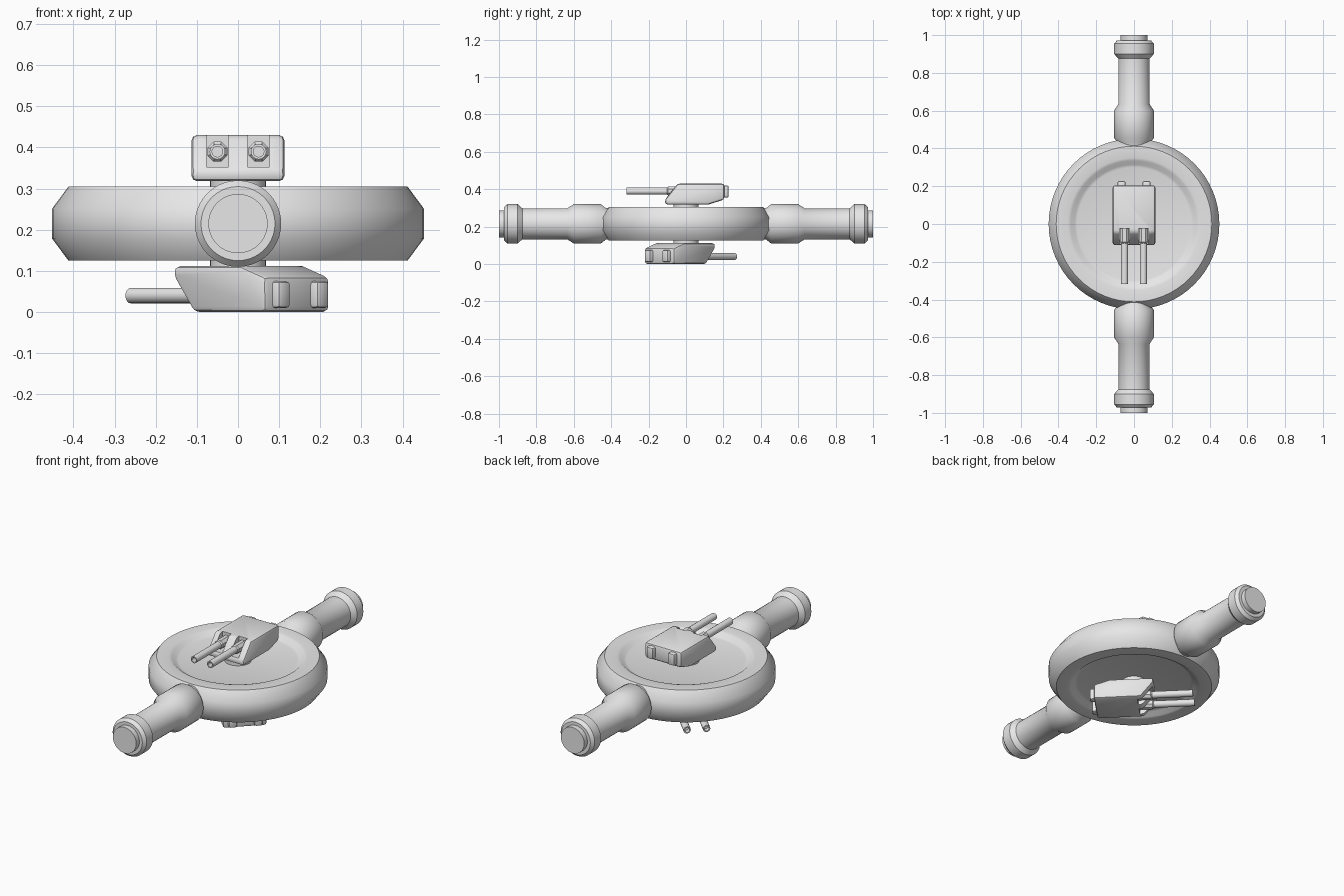
import bpy, bmesh, math
from mathutils import Matrix, Vector

cube = bpy.data.objects.get("Cube")
if cube:
    bpy.data.objects.remove(cube, do_unlink=True)

grey = bpy.data.materials.new("hull_grey")
grey.use_nodes = True
grey.diffuse_color = (0.8, 0.8, 0.8, 1)
grey.node_tree.nodes["Principled BSDF"].inputs["Base Color"].default_value = (0.8, 0.8, 0.8, 1)

MID = 0.215  # height of the symmetry plane


def activate(ob):
    bpy.ops.object.select_all(action="DESELECT")
    ob.select_set(True)
    bpy.context.view_layer.objects.active = ob


def smooth(ob, angle=40):
    activate(ob)
    bpy.ops.object.shade_smooth_by_angle(angle=math.radians(angle))


def finish(bm, name):
    bmesh.ops.recalc_face_normals(bm, faces=bm.faces)
    mesh = bpy.data.meshes.new(name)
    bm.to_mesh(mesh)
    bm.free()
    mesh.materials.append(grey)
    ob = bpy.data.objects.new(name, mesh)
    bpy.context.collection.objects.link(ob)
    return ob


def lathe(name, profile, sides, matrix=Matrix(), angle=40):
    """Spin a (radius, height) profile around z, then place it."""
    bm = bmesh.new()
    verts = [bm.verts.new((r, 0, h)) for r, h in profile]
    edges = [bm.edges.new(pair) for pair in zip(verts, verts[1:])]
    bmesh.ops.spin(bm, geom=verts + edges, cent=(0, 0, 0), axis=(0, 0, 1),
                   angle=math.tau, steps=sides)
    bmesh.ops.remove_doubles(bm, verts=bm.verts, dist=0.0001)
    bm.transform(matrix)
    ob = finish(bm, name)
    smooth(ob, angle)
    return ob


def box(name, low, high):
    bm = bmesh.new()
    low, high = Vector(low), Vector(high)
    bmesh.ops.create_cube(bm, size=1, matrix=Matrix.Translation((low + high) / 2)
                          @ Matrix.Diagonal((*(high - low), 1)))
    return finish(bm, name)


def bevel(ob, width, segments):
    activate(ob)
    mod = ob.modifiers.new("bevel", "BEVEL")
    mod.width, mod.segments, mod.limit_method = width, segments, "ANGLE"
    bpy.ops.object.modifier_apply(modifier=mod.name)


# Round central hull with a shallow dish on both faces
half = [(0, 0.065), (0.3, 0.065), (0.315, 0.069), (0.335, 0.086), (0.35, 0.09),
        (0.412, 0.09), (0.452, 0.036)]
lathe("central_hull", half + [(r, -h) for r, h in reversed(half)], 64,
      Matrix.Translation((0, 0, MID)))

# Two stepped arms
arm = [(0, 0.38), (0.085, 0.38), (0.085, 0.43), (0.105, 0.455), (0.105, 0.6),
       (0.083, 0.635), (0.083, 0.875), (0.105, 0.9), (0.105, 0.955),
       (0.09, 0.972), (0.072, 0.972), (0.072, 1.0), (0, 1.0)]
for name, turn in (("front_arm", 90), ("back_arm", -90)):
    lathe(name, arm, 40, Matrix.Translation((0, 0, MID))
          @ Matrix.Rotation(math.radians(turn), 4, "X"))

# Upper turret body: side profile extruded across, then rounded
bm = bmesh.new()
side = [(-0.112, 0.318), (0.12, 0.318), (0.205, 0.345), (0.205, 0.43),
        (-0.045, 0.43), (-0.112, 0.345)]
face = bm.faces.new([bm.verts.new((-0.113, y, z)) for y, z in side])
ext = bmesh.ops.extrude_face_region(bm, geom=[face])["geom"]
bmesh.ops.translate(bm, vec=(0.226, 0, 0),
                    verts=[v for v in ext if isinstance(v, bmesh.types.BMVert)])
body = finish(bm, "upper_turret_body")
bevel(body, 0.016, 2)

# Gun slots cut into the sloping front
for x in (-0.05, 0.05):
    cutter = box("slot_cutter", (x - 0.027, -0.2, 0.352), (x + 0.027, -0.025, 0.5))
    cutter.hide_render = True
    activate(body)
    mod = body.modifiers.new("slot", "BOOLEAN")
    mod.operation, mod.solver, mod.object = "DIFFERENCE", "EXACT", cutter
    bpy.ops.object.modifier_apply(modifier=mod.name)
    bpy.data.objects.remove(cutter, do_unlink=True)
smooth(body, 35)

turret = [body, lathe("upper_turret_neck", [(0, 0.27), (0.068, 0.27), (0.068, 0.325), (0, 0.325)], 32)]

# Guns, collars and rear pods
for label, sx in (("left", 1), ("right", -1)):
    aim = Matrix.Translation((sx * 0.05, 0, 0.39)) @ Matrix.Rotation(math.pi / 2, 4, "X")
    turret.append(lathe(f"upper_{label}_barrel",
                        [(0, 0.02), (0.019, 0.02), (0.019, 0.318), (0.013, 0.318),
                         (0.013, 0.29), (0, 0.29)], 16, aim))
    turret.append(lathe(f"upper_{label}_gun_collar",
                        [(0, 0.01), (0.026, 0.01), (0.026, 0.095), (0.02, 0.102), (0, 0.102)],
                        8, aim @ Matrix.Rotation(math.pi / 8, 4, "Z"), 30))
    pod = box(f"upper_{label}_rear_pod", (sx * 0.066 - 0.021, 0.17, 0.355),
              (sx * 0.066 + 0.021, 0.228, 0.42))
    bevel(pod, 0.009, 2)
    smooth(pod, 35)
    turret.append(pod)

# Lower turret: the upper one flipped below the hull and turned diagonally
flip = (Matrix.Rotation(math.radians(-135), 4, "Z") @ Matrix.Translation((0, 0, 2 * MID))
        @ Matrix.Diagonal((1, 1, -1, 1)))
for part in turret:
    twin = part.copy()
    twin.data = part.data.copy()
    twin.name = part.name.replace("upper", "lower")
    twin.data.transform(flip)
    twin.data.flip_normals()
    bpy.context.collection.objects.link(twin)
